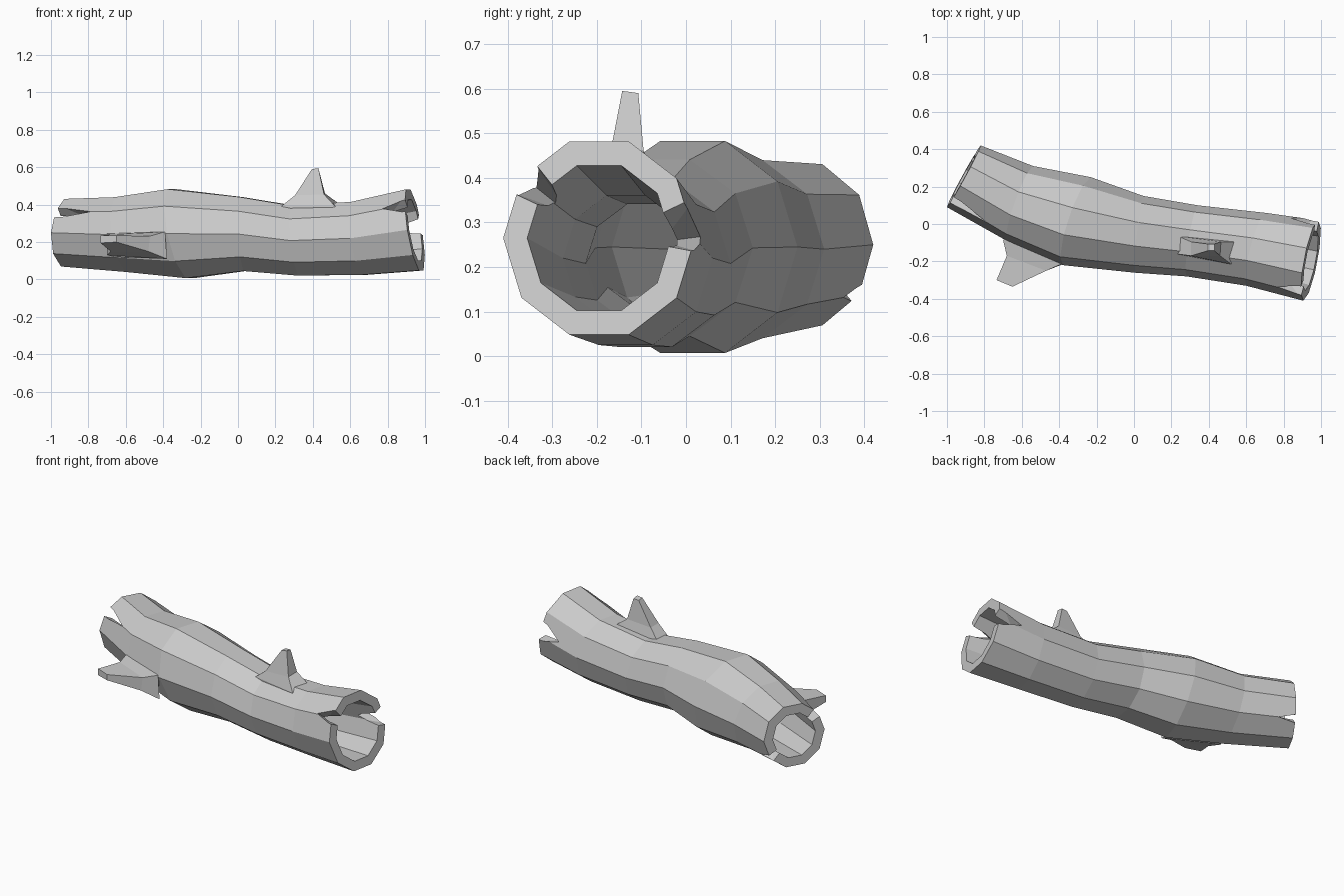
import bpy, bmesh
from math import sin, cos, radians
from mathutils import Vector

if "Cube" in bpy.data.objects:
    bpy.data.objects.remove(bpy.data.objects["Cube"])

SIDES = 10
# ring: centre x, y, z, side direction x, y (towards the back), radius, lean of the top in x
RINGS = [
    (-0.91, 0.255, 0.25, 0.09, 0.165, 0.19, 0.05),
    (-0.61, 0.11, 0.24, 0.07, 0.20, 0.21, -0.15),
    (-0.305, 0.015, 0.245, 0.075, 0.235, 0.25, -0.2),
    (0.025, -0.055, 0.243, 0.025, 0.205, 0.208, -0.05),
    (0.31, -0.09, 0.208, 0.03, 0.19, 0.197, -0.1),
    (0.65, -0.135, 0.22, 0.05, 0.195, 0.205, -0.15),
    (0.945, -0.195, 0.265, 0.04, 0.215, 0.228, -0.16),
]
WALL = 0.057


def ring_point(i, angle, scale=1.0, inset=0.0):
    x, y, z, ux, uy, r, lean = RINGS[i]
    a = radians(angle)
    k = (r - inset) / r * scale
    c, s = cos(a) * k, sin(a) * k * r
    return Vector((x + ux * c + lean * s, y + uy * c, z + s))


def make_object(name, bm):
    bmesh.ops.recalc_face_normals(bm, faces=bm.faces)
    me = bpy.data.meshes.new(name)
    bm.to_mesh(me)
    bm.free()
    ob = bpy.data.objects.new(name, me)
    bpy.context.collection.objects.link(ob)
    return ob


def bridge(bm, a, b):
    n = len(a)
    for k in range(n):
        bm.faces.new((a[k], a[(k + 1) % n], b[(k + 1) % n], b[k]))


def loft(name, loops):
    bm = bmesh.new()
    vs = [[bm.verts.new(p) for p in loop] for loop in loops]
    for a, b in zip(vs, vs[1:]):
        bridge(bm, a, b)
    bm.faces.new(vs[0])
    bm.faces.new(vs[-1])
    return make_object(name, bm)


# hollow trunk: outer bark and inner tunnel joined at both ends
bm = bmesh.new()
skins = []
for inset in (0.0, WALL):
    skin = [[bm.verts.new(ring_point(i, 360 * k / SIDES, inset=inset)) for k in range(SIDES)]
            for i in range(len(RINGS))]
    for a, b in zip(skin, skin[1:]):
        bridge(bm, a, b)
    skins.append(skin)
for end in (0, -1):
    bridge(bm, skins[0][end], skins[1][end])
log = make_object("hollow_log", bm)


# wedge-shaped cracks: end ring, next ring, angle, half opening, depth along the segment
def crack(end, nxt, angle, half, depth):
    bm = bmesh.new()
    for scale in (0.55, 1.3):
        for t, a in ((depth, angle), (-0.2, angle - half), (-0.2, angle + half)):
            bm.verts.new(ring_point(end, a, scale).lerp(ring_point(nxt, a, scale), t))
    bmesh.ops.convex_hull(bm, input=bm.verts)
    cutter = make_object("crack_cutter", bm)
    cutter.hide_render = True
    mod = log.modifiers.new("crack", 'BOOLEAN')
    mod.operation = 'DIFFERENCE'
    mod.solver = 'EXACT'
    mod.object = cutter
    bpy.context.view_layer.objects.active = log
    bpy.ops.object.modifier_apply(modifier=mod.name)
    bpy.data.objects.remove(cutter)


crack(6, 5, 143, 13, 0.4)
crack(6, 5, 7, 17, 0.5)
crack(0, 1, 144, 11, 0.65)
crack(0, 1, -36, 9, 0.3)

# broken branch on top
loft("top_branch", [
    [(0.25, -0.16, 0.36), (0.25, -0.07, 0.36), (0.52, -0.10, 0.365), (0.51, -0.21, 0.36)],
    [(0.23, -0.16, 0.39), (0.235, -0.065, 0.39), (0.54, -0.095, 0.405), (0.52, -0.215, 0.39)],
    [(0.305, -0.17, 0.45), (0.305, -0.095, 0.45), (0.465, -0.095, 0.46), (0.46, -0.17, 0.455)],
    [(0.395, -0.143, 0.59), (0.395, -0.107, 0.588), (0.43, -0.107, 0.59), (0.43, -0.143, 0.595)],
])

# broken branch at the front
loft("front_branch", [
    [(-0.66, -0.06, 0.12), (-0.40, -0.19, 0.12), (-0.40, -0.19, 0.25), (-0.66, -0.06, 0.25)],
    [(-0.70, -0.085, 0.13), (-0.38, -0.215, 0.11), (-0.39, -0.215, 0.255), (-0.70, -0.085, 0.245)],
    [(-0.68, -0.17, 0.15), (-0.48, -0.25, 0.15), (-0.47, -0.25, 0.232), (-0.68, -0.17, 0.24)],
    [(-0.735, -0.30, 0.195), (-0.65, -0.335, 0.20), (-0.65, -0.335, 0.235), (-0.735, -0.30, 0.235)],
])
